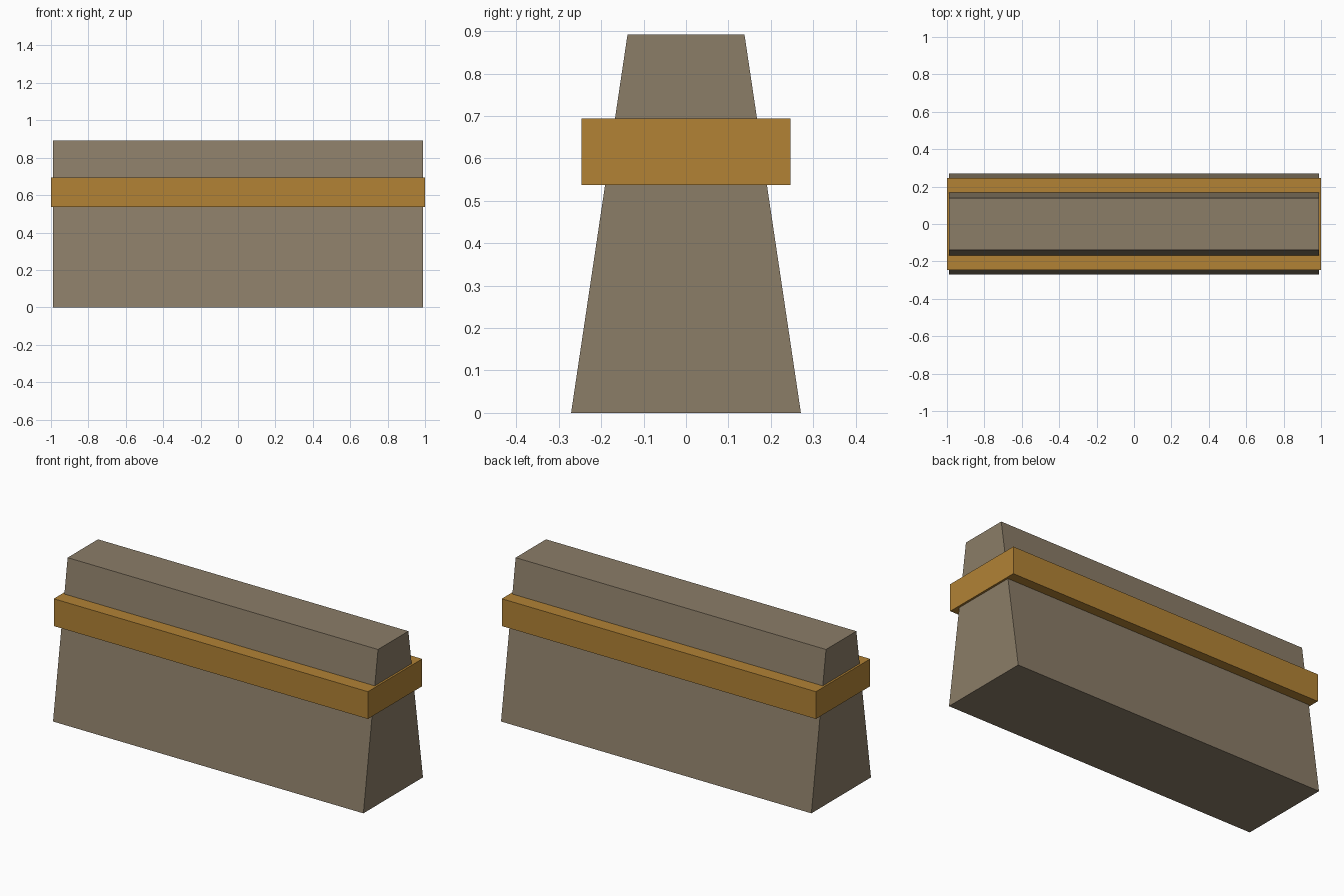
import bpy, bmesh

if "Cube" in bpy.data.objects:
    bpy.data.objects.remove(bpy.data.objects["Cube"])

def material(name, rgb):
    m = bpy.data.materials.new(name)
    m.diffuse_color = (*rgb, 1.0)
    m.use_nodes = True
    m.node_tree.nodes["Principled BSDF"].inputs["Base Color"].default_value = m.diffuse_color
    return m

def block(name, hx, y_bottom, y_top, z0, z1, mat):
    """Box along x whose depth may taper from bottom to top."""
    bm = bmesh.new()
    bmesh.ops.create_cube(bm, size=2.0)
    for v in bm.verts:
        top = v.co.z > 0
        v.co.x *= hx
        v.co.y *= y_top if top else y_bottom
        v.co.z = z1 if top else z0
    mesh = bpy.data.meshes.new(name)
    bm.to_mesh(mesh)
    bm.free()
    mesh.materials.append(mat)
    obj = bpy.data.objects.new(name, mesh)
    bpy.context.collection.objects.link(obj)
    return obj

stone = material("grey brown stone", (0.258, 0.205, 0.137))
ochre = material("ochre band", (0.445, 0.225, 0.036))

# Tapered wall
block("wall", 0.988, 0.271, 0.138, 0.0, 0.892, stone)
# Straight band wrapped around the wall
block("band", 1.0, 0.247, 0.247, 0.537, 0.694, ochre)
